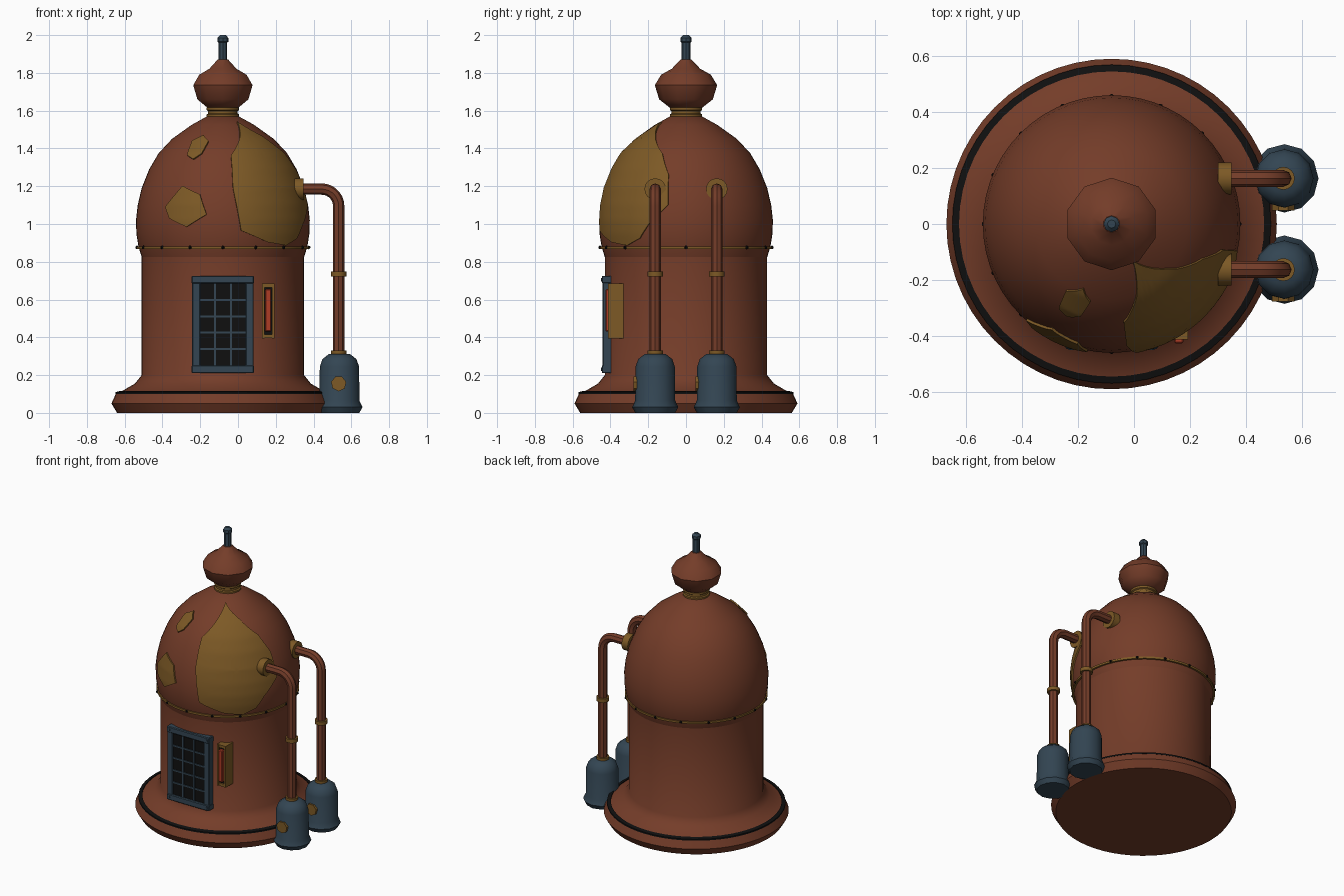
import bpy, bmesh, math
from mathutils import Matrix, Vector

if "Cube" in bpy.data.objects:
    bpy.data.objects.remove(bpy.data.objects["Cube"])

CX = -0.08  # axis of the round body


def material(name, rgb):
    m = bpy.data.materials.new(name)
    m.diffuse_color = (*rgb, 1)
    m.use_nodes = True
    m.node_tree.nodes["Principled BSDF"].inputs["Base Color"].default_value = m.diffuse_color
    return m


RUST = material("rust brown", (0.175, 0.046, 0.022))
STEEL = material("blue steel", (0.033, 0.060, 0.086))
OCHRE = material("ochre brass", (0.205, 0.101, 0.019))
DARK = material("near black", (0.005, 0.005, 0.005))
RED = material("glowing red", (0.42, 0.045, 0.018))


def smooth(ob, angle=40):
    bpy.ops.object.select_all(action='DESELECT')
    ob.select_set(True)
    bpy.context.view_layer.objects.active = ob
    bpy.ops.object.shade_smooth_by_angle(angle=math.radians(angle))


def finish(name, bm, mat, rounded=True):
    me = bpy.data.meshes.new(name)
    bm.to_mesh(me)
    bm.free()
    ob = bpy.data.objects.new(name, me)
    bpy.context.collection.objects.link(ob)
    me.materials.append(mat)
    if rounded:
        smooth(ob)
    return ob


def lathe(name, profile, mat, segs=48, at=(CX, 0, 0), axis='Z', closed=False):
    """Spin (radius, height) points round an axis through `at`."""
    bm = bmesh.new()
    turn = {'Z': Matrix(), 'X': Matrix.Rotation(math.pi / 2, 4, 'Y'),
            'Y': Matrix.Rotation(math.pi / 2, 4, 'X')}[axis]
    place = Matrix.Translation(at) @ turn
    rows = [[bm.verts.new(place @ Vector((r * math.sin(a), -r * math.cos(a), z)))
             for a in (2 * math.pi * i / segs for i in range(segs))]
            for r, z in profile]
    pairs = list(zip(rows, rows[1:]))
    if closed:
        pairs.append((rows[-1], rows[0]))
    for lo, hi in pairs:
        for i in range(segs):
            j = (i + 1) % segs
            bm.faces.new((lo[i], lo[j], hi[j], hi[i]))
    bmesh.ops.remove_doubles(bm, verts=bm.verts, dist=1e-5)
    bmesh.ops.recalc_face_normals(bm, faces=bm.faces)
    return finish(name, bm, mat)


def disc(name, r, z0, z1, mat, segs=16, at=(CX, 0, 0), axis='Z'):
    return lathe(name, [(0, z0), (r, z0), (r, z1), (0, z1)], mat, segs, at, axis)


def box(name, x, y, z, mat, bevel=0.0):
    bm = bmesh.new()
    bmesh.ops.create_cube(bm, size=1)
    for v in bm.verts:
        v.co = [lo + (hi - lo) * (c + 0.5) for c, (lo, hi) in zip(v.co, (x, y, z))]
    if bevel:
        bmesh.ops.bevel(bm, geom=bm.edges[:], offset=bevel, segments=1, affect='EDGES')
    return finish(name, bm, mat, False)


# Body: flared base, drum wall and dome
lathe("base", [(0, 0), (0.56, 0), (0.59, 0.05), (0.565, 0.105), (0.54, 0.112),
               (0.466, 0.155), (0.43, 0.2), (0.43, 0.83), (0.40, 0.83)], RUST, 56)
lathe("base_seal", [(0.545, 0.10), (0.569, 0.10), (0.569, 0.11), (0.545, 0.116)],
      DARK, 56, closed=True)
DOME = [(0.43, 0.825), (0.447, 0.88), (0.458, 0.95), (0.46, 1.02), (0.451, 1.10),
        (0.43, 1.19), (0.39, 1.29), (0.34, 1.375), (0.27, 1.45), (0.165, 1.525),
        (0.08, 1.572), (0, 1.575)]
lathe("dome", DOME, RUST, 56)

# Brass seam band with rivets
lathe("seam_band", [(0.43, 0.868), (0.456, 0.868), (0.456, 0.882), (0.43, 0.882)],
      OCHRE, 56, closed=True)
for i in range(16):
    a = i * math.pi / 8
    bm = bmesh.new()
    bmesh.ops.create_icosphere(bm, subdivisions=1, radius=0.010,
                               matrix=Matrix.Translation((CX + 0.455 * math.sin(a),
                                                          -0.455 * math.cos(a), 0.876)))
    finish("seam_rivet", bm, DARK)

# Finial: brass collar, bulb and spike
lathe("finial_collar", [(0, 1.565), (0.086, 1.565), (0.086, 1.58), (0.078, 1.585),
                        (0.078, 1.598), (0.086, 1.603), (0.086, 1.617), (0, 1.617)], OCHRE, 20)
lathe("finial_bulb", [(0, 1.61), (0.085, 1.615), (0.142, 1.66), (0.165, 1.735),
                      (0.132, 1.79), (0.075, 1.822), (0.03, 1.87), (0, 1.87)], RUST, 10)
lathe("finial_spike", [(0, 1.86), (0.023, 1.86), (0.023, 1.96), (0.029, 1.965),
                       (0.029, 1.985), (0.015, 2.0), (0, 2.0)], STEEL, 8)


# Brass repair patches wrapped over the dome
def dome_radius(z):
    for (r0, z0), (r1, z1) in zip(DOME, DOME[1:]):
        if z <= z1:
            return r0 + (r1 - r0) * (z - z0) / (z1 - z0)
    return 0


def on_dome(u, z, lift):
    r = dome_radius(z)
    slope = (dome_radius(z - 0.02) - dome_radius(z + 0.02)) / 0.04
    n = math.hypot(1, slope)
    r, z = r + lift / n, z + lift * slope / n
    return Vector((CX + r * math.sin(u), -r * math.cos(u), z))


def patch(name, outline, rings=14, cuts=5):
    """Outline is (angle in degrees from the front, height)."""
    pts = [(math.radians(a), z) for a, z in outline]
    edge = []
    for (u0, z0), (u1, z1) in zip(pts, pts[1:] + pts[:1]):
        edge += [(u0 + (u1 - u0) * k / cuts, z0 + (z1 - z0) * k / cuts) for k in range(cuts)]
    cu = sum(p[0] for p in edge) / len(edge)
    cz = sum(p[1] for p in edge) / len(edge)
    bm = bmesh.new()
    levels = [(k / rings, 0.009) for k in range(1, rings + 1)] + [(1.0, -0.008)]
    rows = [[bm.verts.new(on_dome(cu + (u - cu) * t, cz + (z - cz) * t, lift))
             for u, z in edge] for t, lift in levels]
    mid = bm.verts.new(on_dome(cu, cz, 0.009))
    n = len(edge)
    for i in range(n):
        j = (i + 1) % n
        bm.faces.new((mid, rows[0][i], rows[0][j]))
        for a, b in zip(rows, rows[1:]):
            bm.faces.new((a[i], b[i], b[j], a[j]))
    bm.normal_update()
    if mid.normal.dot(mid.co - Vector((CX, 0, 1))) < 0:
        bmesh.ops.reverse_faces(bm, faces=bm.faces[:])
    finish(name, bm, OCHRE)


def front_outline(points):
    return [(math.degrees(math.asin((x - CX) / dome_radius(z))), z) for x, z in points]


patch("large_patch", [(12, 0.965), (7, 1.19), (7, 1.36), (19, 1.45), (30, 1.535), (52, 1.46),
                      (69, 1.37), (77, 1.26), (78, 1.10), (65, 1.0), (58, 0.925),
                      (47, 0.888), (31, 0.905)])
patch("middle_patch", front_outline([(-0.38, 1.09), (-0.29, 1.20), (-0.20, 1.155),
                                     (-0.165, 1.05), (-0.27, 0.985), (-0.36, 1.03)]), 8)
patch("upper_patch", front_outline([(-0.265, 1.36), (-0.24, 1.435), (-0.18, 1.465),
                                    (-0.155, 1.435), (-0.19, 1.37), (-0.235, 1.34)]), 8)

# Barred window
box("window_pane", (-0.215, 0.055), (-0.433, -0.38), (0.24, 0.70), DARK)
for s in (-1, 1):
    xm = CX + s * 0.142
    box("window_side", (xm - 0.021, xm + 0.021), (-0.442, -0.38), (0.23, 0.71), STEEL, 0.004)
    zm = 0.468 + s * 0.237
    box("window_rail", (CX - 0.165, CX + 0.165), (-0.446, -0.38), (zm - 0.021, zm + 0.021),
        STEEL, 0.005)
    for t in (-1, 1):
        disc("window_bolt", 0.009, 0.44, 0.45, STEEL, 8, (CX + t * 0.145, 0, zm), 'Y')
for x in (-0.122, -0.038):
    box("window_bar", (x - 0.005, x + 0.005), (-0.440, -0.431), (0.24, 0.70), STEEL)
for k in range(1, 5):
    z = 0.252 + k * 0.0864
    box("window_crossbar", (-0.21, 0.05), (-0.439, -0.431), (z - 0.005, z + 0.005), STEEL)

# Red lamp in a brass housing
LX = 0.16
box("lamp_back", (LX - 0.024, LX + 0.024), (-0.403, -0.34), (0.41, 0.67), DARK)
for s in (-1, 1):
    x = LX + s * 0.027
    box("lamp_side", (x - 0.006, x + 0.006), (-0.413, -0.33), (0.395, 0.685), OCHRE)
    z = 0.54 + s * 0.1345
    box("lamp_end", (LX - 0.03, LX + 0.03), (-0.412, -0.33), (z - 0.01, z + 0.01), OCHRE)
box("lamp_tube", (LX - 0.016, LX + 0.016), (-0.426, -0.40), (0.43, 0.655), RED, 0.005)

# Two pipes leading to tanks
PX, PZ, BEND = 0.533, 1.185, 0.09
for y in (-0.163, 0.163):
    path = [(0.28, PZ)]
    path += [(PX - BEND + BEND * math.sin(a), PZ - BEND + BEND * math.cos(a))
             for a in (math.pi / 2 * k / 7 for k in range(8))]
    path.append((PX, 0.28))
    cu = bpy.data.curves.new("pipe", 'CURVE')
    cu.dimensions = '3D'
    cu.bevel_depth = 0.03
    cu.bevel_resolution = 2
    sp = cu.splines.new('POLY')
    sp.points.add(len(path) - 1)
    for p, (x, z) in zip(sp.points, path):
        p.co = (x, y, z, 1)
    pipe = bpy.data.objects.new("pipe", cu)
    bpy.context.collection.objects.link(pipe)
    cu.materials.append(RUST)
    bpy.ops.object.select_all(action='DESELECT')
    pipe.select_set(True)
    bpy.context.view_layer.objects.active = pipe
    bpy.ops.object.convert(target='MESH')
    smooth(bpy.context.view_layer.objects.active)

    disc("pipe_flange", 0.057, 0.30, 0.348, OCHRE, 16, (0, y, PZ), 'X')
    disc("pipe_joint", 0.041, 0.722, 0.748, OCHRE, 16, (PX, y, 0))
    disc("tank_collar", 0.041, 0.30, 0.33, OCHRE, 16, (PX, y, 0))
    lathe("tank", [(0, 0), (0.105, 0), (0.122, 0.03), (0.106, 0.065), (0.104, 0.245),
                   (0.09, 0.285), (0.055, 0.312), (0, 0.315)], STEEL, 12, (PX + 0.004, y, 0))
    disc("tank_cap", 0.041, 0.08, 0.114, OCHRE, 7, (PX, y, 0.155), 'Y')
